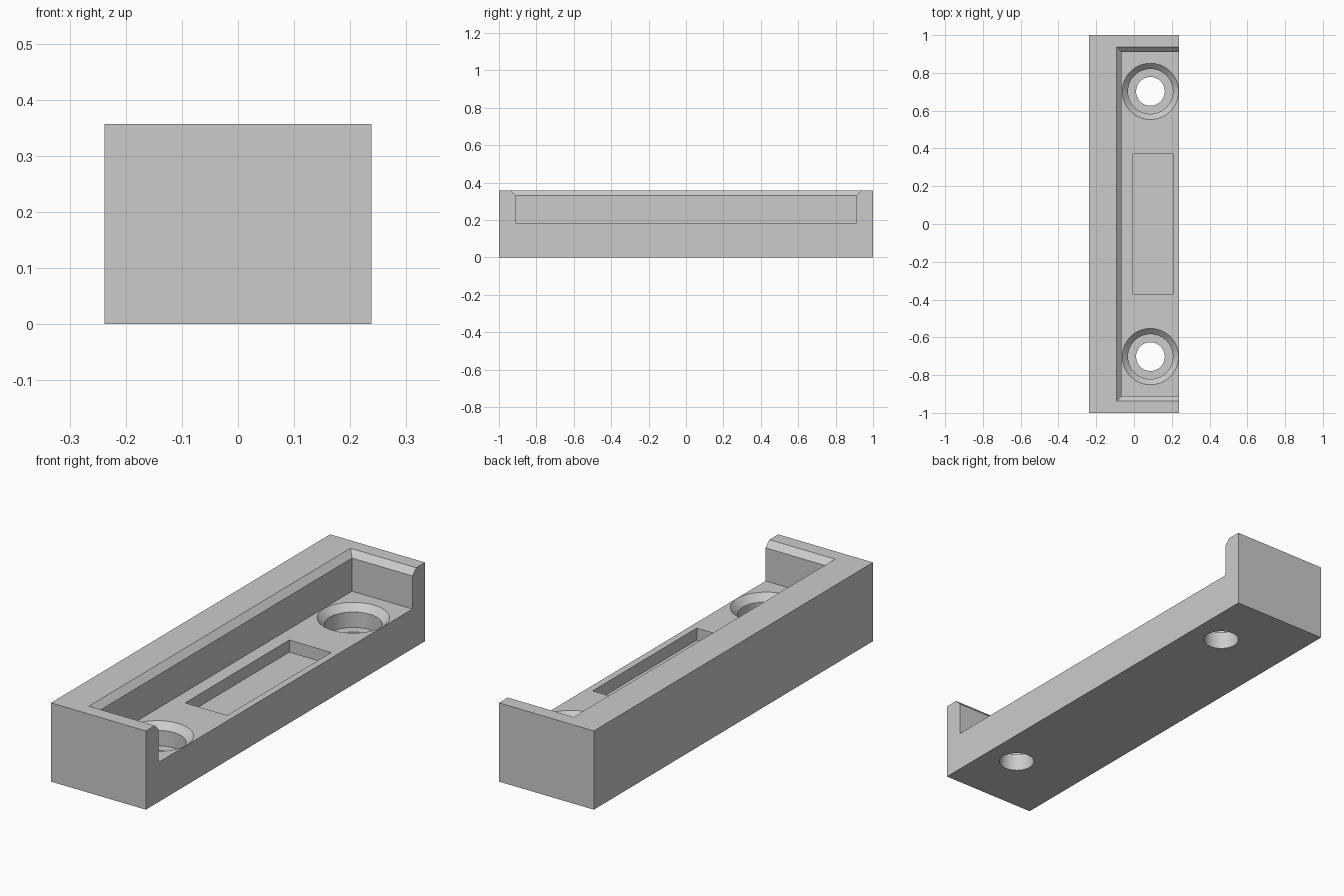
import bpy, bmesh, math

cube = bpy.data.objects.get("Cube")
if cube:
    bpy.data.objects.remove(cube, do_unlink=True)

grey = bpy.data.materials.new("plain_grey")
grey.use_nodes = True
colour = (0.6, 0.6, 0.6, 1)
grey.diffuse_color = colour
grey.node_tree.nodes["Principled BSDF"].inputs["Base Color"].default_value = colour

HALF_W, HEIGHT, FLOOR = 0.238, 0.357, 0.18
OVER = 0.1  # how far cutters reach past the block


def rect(x0, x1, half_y, z):
    return [(x0, -half_y, z), (x1, -half_y, z), (x1, half_y, z), (x0, half_y, z)]


def circle(x, y, r, z, sides=64):
    angles = [2 * math.pi * i / sides for i in range(sides)]
    return [(x + r * math.cos(a), y + r * math.sin(a), z) for a in angles]


def loft(name, rings):
    """Closed solid through matching rings, listed from bottom to top."""
    bm = bmesh.new()
    loops = [[bm.verts.new(p) for p in ring] for ring in rings]
    n = len(loops[0])
    for low, high in zip(loops, loops[1:]):
        for i in range(n):
            j = (i + 1) % n
            bm.faces.new((low[i], low[j], high[j], high[i]))
    bm.faces.new(loops[0][::-1])
    bm.faces.new(loops[-1])
    bmesh.ops.recalc_face_normals(bm, faces=bm.faces)
    mesh = bpy.data.meshes.new(name)
    bm.to_mesh(mesh)
    bm.free()
    mesh.materials.append(grey)
    obj = bpy.data.objects.new(name, mesh)
    bpy.context.collection.objects.link(obj)
    return obj


# Solid block
body = loft("mounting_block", [rect(-HALF_W, HALF_W, 1, 0), rect(-HALF_W, HALF_W, 1, HEIGHT)])

# Main pocket, open on one side, with a chamfered rim
far = HALF_W + OVER
cutters = [loft("pocket_cutter", [
    rect(-0.065, far, 0.91, FLOOR),
    rect(-0.065, far, 0.91, 0.33),
    rect(-0.092, far, 0.937, HEIGHT),
    rect(-0.092, far, 0.937, HEIGHT + OVER),
])]

# Shallow slot in the pocket floor
cutters.append(loft("slot_cutter", [rect(-0.004, 0.207, 0.373, 0.125),
                                    rect(-0.004, 0.207, 0.373, FLOOR + OVER)]))

# Two chamfered counterbored screw holes
for y in (-0.702, 0.702):
    steps = [(0.076, -OVER), (0.076, 0.08), (0.119, 0.08),
             (0.119, 0.15), (0.149, FLOOR), (0.149, FLOOR + OVER)]
    cutters.append(loft("screw_hole_cutter", [circle(0.087, y, r, z) for r, z in steps]))

# Cut everything out of the block
bpy.context.view_layer.objects.active = body
for cutter in cutters:
    cutter.hide_render = True
    mod = body.modifiers.new("cut", "BOOLEAN")
    mod.operation, mod.solver, mod.object = "DIFFERENCE", "EXACT", cutter
    bpy.ops.object.modifier_apply(modifier=mod.name)
    bpy.data.objects.remove(cutter, do_unlink=True)

# Smooth hole walls, crisp edges elsewhere
bpy.ops.object.select_all(action="DESELECT")
body.select_set(True)
bpy.ops.object.shade_smooth_by_angle(angle=math.radians(30))
